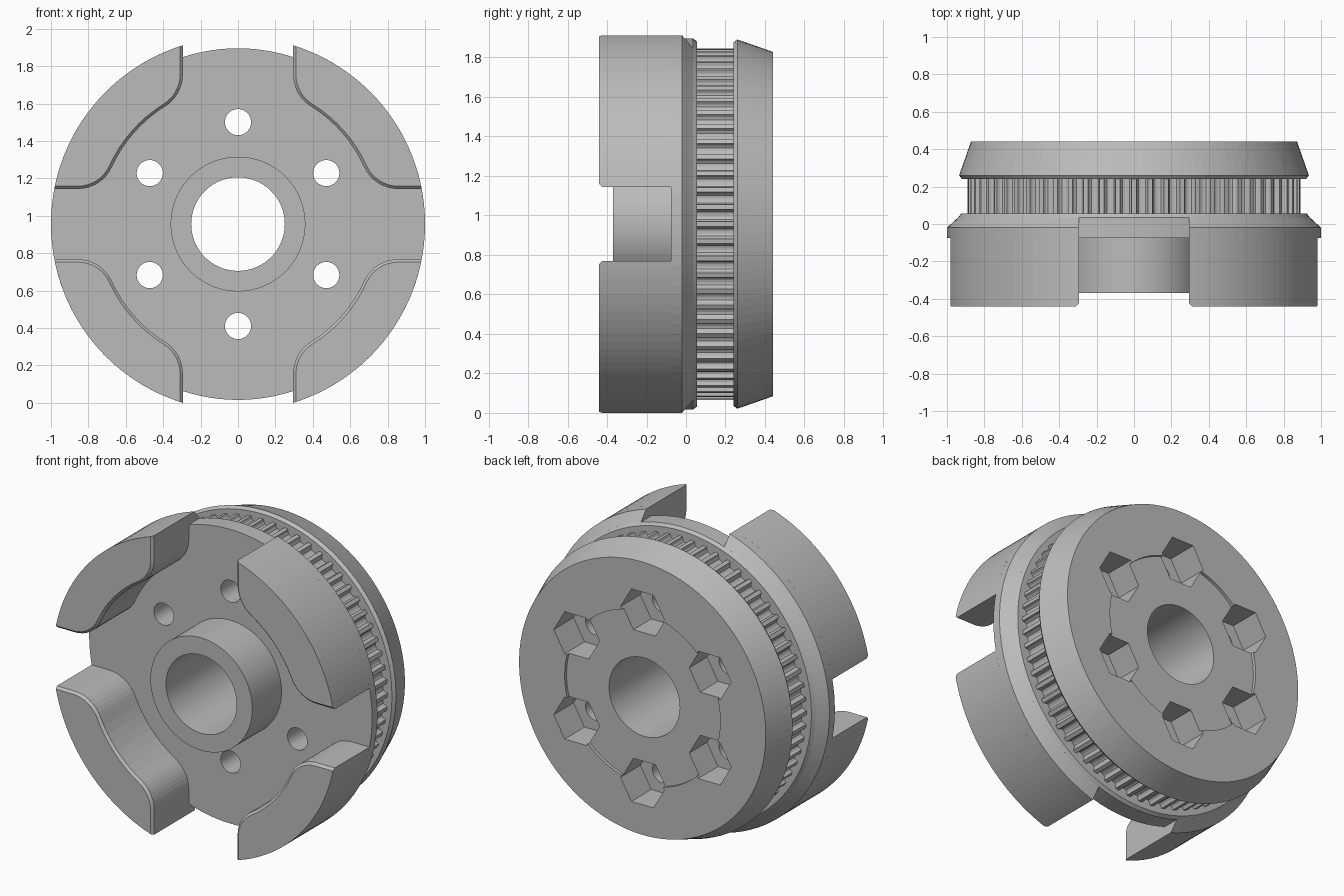
import bpy, bmesh
from math import sin, cos, acos, asin, atan2, sqrt, pi, tau
from mathutils import Vector

if "Cube" in bpy.data.objects:
    bpy.data.objects.remove(bpy.data.objects["Cube"])

CZ = 0.956            # height of the axle
RIM, DISC = 1.0, 0.94
PLATE_Y = -0.075      # front face of the plate
SLOT_X, SLOT_Z = 0.295, 0.188
TEETH = 64

grey = bpy.data.materials.new("plain grey")
grey.use_nodes = True
colour = (0.5, 0.5, 0.5, 1)
grey.diffuse_color = colour
grey.node_tree.nodes["Principled BSDF"].inputs["Base Color"].default_value = colour


def finish(name, bm):
    bmesh.ops.recalc_face_normals(bm, faces=bm.faces[:])
    mesh = bpy.data.meshes.new(name)
    bm.to_mesh(mesh)
    bm.free()
    mesh.materials.append(grey)
    obj = bpy.data.objects.new(name, mesh)
    bpy.context.collection.objects.link(obj)
    return obj


def loft(name, rings, closed):
    """Skin rings of points; closed joins last to first, otherwise cap the ends."""
    bm = bmesh.new()
    rows = [[bm.verts.new((x, y, CZ + z)) for x, y, z in ring] for ring in rings]
    n = len(rows[0])
    pairs = list(zip(rows, rows[1:]))
    if closed:
        pairs.append((rows[-1], rows[0]))
    else:
        bm.faces.new(rows[0])
        bm.faces.new(rows[-1])
    for a, b in pairs:
        for i in range(n):
            j = (i + 1) % n
            bm.faces.new((a[i], a[j], b[j], b[i]))
    return finish(name, bm)


def polar(r, a, y):
    return (r * cos(a), y, r * sin(a))


def prism(name, outline, y0, y1):
    return loft(name, [[(x, y, z) for x, z in outline] for y in (y0, y1)], False)


def circle(r, n, cx=0, cz=0):
    return [(cx + r * cos(tau * i / n), cz + r * sin(tau * i / n)) for i in range(n)]


# Turned body: hub, front plate, belt core and tapered rear flange
profile = [(.25, -.37), (.36, -.37), (.36, PLATE_Y), (DISC, PLATE_Y), (DISC, .035),
           (.925, .055), (.85, .055), (.85, .24), (.92, .24), (.935, .26),
           (.872, .44), (.55, .44), (.55, .42), (.25, .42)]
SEG = 120
body = loft("pulley_body",
            [[polar(r, tau * i / SEG, y) for r, y in profile] for i in range(SEG)], True)

# Six bolt holes with hexagonal nut pockets at the rear
cutters = []
for i in range(6):
    a = pi / 2 + i * tau / 6
    cx, cz = 0.545 * cos(a), 0.545 * sin(a)
    cutters.append(prism("bolt_cutter", circle(.07, 32, cx, cz), -.3, .3))
    cutters.append(prism("nut_cutter", circle(.155, 6, cx, cz), .24, .6))
for c in cutters:
    c.hide_render = True
    mod = body.modifiers.new("cut", 'BOOLEAN')
    mod.operation = 'DIFFERENCE'
    mod.solver = 'EXACT'
    mod.object = c
bpy.context.view_layer.objects.active = body
body.select_set(True)
for mod in list(body.modifiers):
    bpy.ops.object.modifier_apply(modifier=mod.name)
for c in cutters:
    bpy.data.objects.remove(c)

# Belt teeth: narrow ridges between rounded grooves
tooth = [(-.14, .89), (.14, .89), (.18, .873), (.28, .861), (.42, .857),
         (.58, .857), (.72, .861), (.82, .873)]
outline = [(r * cos((t + f) * tau / TEETH), r * sin((t + f) * tau / TEETH))
           for t in range(TEETH) for f, r in tooth]
bm = bmesh.new()
inner = 0.83
ring = []
for x, z in outline:
    k = inner / sqrt(x * x + z * z)
    ring.append([bm.verts.new(p) for p in ((x, .05, CZ + z), (x, .245, CZ + z),
                                           (x * k, .245, CZ + z * k), (x * k, .05, CZ + z * k))])
for a, b in zip(ring, ring[1:] + ring[:1]):
    for i in range(4):
        j = (i + 1) % 4
        bm.faces.new((a[i], a[j], b[j], b[i]))
finish("belt_teeth", bm)

# Wider rim on each side, cut off straight at the top and bottom slots
rim = [(DISC, PLATE_Y), (RIM, PLATE_Y), (RIM, -.02), (DISC, .035)]
for side, s in (("left", 1), ("right", -1)):
    rings = []
    for i in range(49):
        t = i / 24 - 1
        pts = [polar(r, t * acos(SLOT_X / r), y) for r, y in rim]
        rings.append([(s * x, y, z) for x, y, z in pts])
    loft(side + "_rim", rings, False)


def arc(cx, cz, r, a0, a1, n):
    return [(cx + r * cos(a0 + (a1 - a0) * i / n), cz + r * sin(a0 + (a1 - a0) * i / n))
            for i in range(n + 1)]


def jaw_outline(d):
    """Quadrant jaw with an S-curved inner edge, that edge inset by d."""
    fillet, mid = 0.2, 0.74
    reach = fillet + mid
    ax = SLOT_X + fillet
    az = sqrt(reach ** 2 - ax ** 2)
    bz = SLOT_Z + fillet
    bx = sqrt(reach ** 2 - bz ** 2)
    ta, tb = atan2(az, ax), atan2(bz, bx)
    f = fillet - d
    pts = arc(0, 0, RIM, asin((SLOT_Z + d) / RIM), acos((SLOT_X + d) / RIM), 24)
    pts += arc(ax, az, f, pi, pi + ta, 8)
    pts += arc(0, 0, mid + d, ta, tb, 8)[1:-1]
    pts += arc(bx, bz, f, pi + tb, 1.5 * pi, 8)
    return pts


# Four clutch jaws with a chamfered inner front edge
for h, sx in (("left", 1), ("right", -1)):
    for v, sz in (("upper", 1), ("lower", -1)):
        rings = [[(sx * x, y, sz * z) for x, z in jaw_outline(d)]
                 for d, y in ((0, PLATE_Y), (0, -.425), (.015, -.44))]
        loft(f"{v}_{h}_jaw", rings, False)
